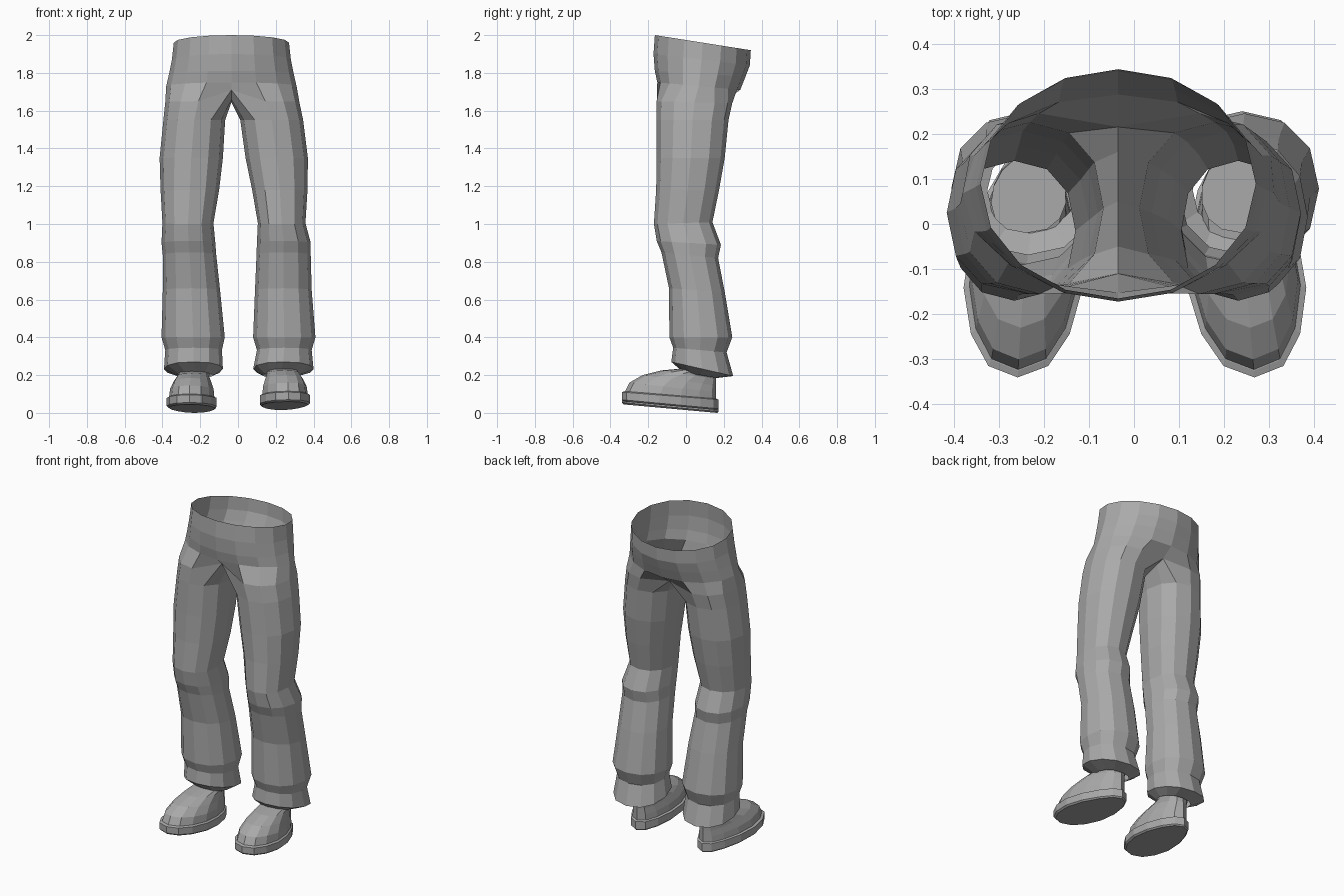
import bpy, bmesh, math

if "Cube" in bpy.data.objects:
    bpy.data.objects.remove(bpy.data.objects["Cube"])

CX = -0.035  # centre line of the hips

cloth = bpy.data.materials.new("grey")
cloth.diffuse_color = (0.4, 0.4, 0.4, 1)
cloth.use_nodes = True
cloth.node_tree.nodes["Principled BSDF"].inputs["Base Color"].default_value = cloth.diffuse_color


def finish(bm, name):
    bmesh.ops.remove_doubles(bm, verts=bm.verts, dist=0.0005)
    bmesh.ops.recalc_face_normals(bm, faces=bm.faces)
    me = bpy.data.meshes.new(name)
    bm.to_mesh(me)
    bm.free()
    me.materials.append(cloth)
    ob = bpy.data.objects.new(name, me)
    bpy.context.collection.objects.link(ob)
    return ob


def bridge(bm, a, b, closed=True):
    n = len(a)
    for i in range(n if closed else n - 1):
        j = (i + 1) % n
        bm.faces.new((a[i], a[j], b[j], b[i]))


def rounded(v, p=0.9):
    return math.copysign(abs(v) ** p, v)


def lerp(a, b, t):
    return a + (b - a) * t


def leg_ring(xin, xout, yf, yb, zf, zb):
    """Twelve points from inner front, round the outside, back to the inner side."""
    pts = []
    for k in range(12):
        a = math.radians(30 * (k - 4))
        u, v = rounded(math.cos(a)), rounded(math.sin(a))
        pts.append([lerp(xin, xout, (u + 1) / 2), lerp(yf, yb, (v + 1) / 2),
                    lerp(zf, zb, (v + 1) / 2)])
    return pts


# Hip rows: front z, back z, half width, front y, back y
HIPS = [(2.0, 1.92, .305, -.165, .343), (1.90, 1.84, .315, -.172, .338),
        (1.81, 1.78, .33, -.165, .315), (1.75, 1.71, .345, -.152, .287)]

# Leg rows: front z, back z, front y, back y, then inner and outer x per side
LEGS = [(1.55, 1.55, -.155, .225, (-.068, -.395), (.012, .345)),
        (1.35, 1.35, -.155, .205, (-.08, -.415), (.04, .37)),
        (1.18, 1.18, -.158, .175, (-.10, -.41), (.075, .368)),
        (1.00, 1.01, -.17, .14, (-.13, -.40), (.105, .357)),
        (0.91, 0.89, -.155, .185, (-.12, -.405), (.10, .385)),
        (0.85, 0.82, -.13, .17, (-.115, -.398), (.098, .385)),
        (0.66, 0.64, -.09, .205, (-.095, -.398), (.09, .39)),
        (0.40, 0.40, -.088, .245, (-.07, -.405), (.08, .41)),
        (0.345, 0.32, -.068, .215, (-.085, -.385), (.10, .39)),
        (0.27, 0.195, -.078, .25, (-.08, -.392), (.08, .40)),
        (0.215, 0.185, -.015, .165, (-.13, -.325), (.13, .32))]

# Trousers: open waist, joined crotch, two flared legs
bm = bmesh.new()
for side, s in ((0, -1), (1, 1)):
    prev = None
    for zf, zb, rx, yf, yb in HIPS:
        row = []
        for k in range(9):
            a = math.pi * k / 8
            t = (1 - math.cos(a)) / 2
            row.append(bm.verts.new((CX + s * rx * math.sin(a), lerp(yf, yb, t), lerp(zf, zb, t))))
        if prev:
            bridge(bm, prev, row, False)
        prev = row
    # top of the leg, with the inner points pulled onto the crotch seam
    ring = leg_ring(CX, (-.385, .325)[side], -.155, .245, 1.65, 1.64)
    for k, y, z in ((0, -.11, 1.71), (8, .215, 1.66), (9, .16, 1.645),
                    (10, .05, 1.645), (11, -.05, 1.66)):
        ring[k] = [CX, y, z]
    ring = [bm.verts.new(p) for p in ring]
    bridge(bm, prev, ring[:9], False)
    for zf, zb, yf, yb, *xs in LEGS:
        nxt = [bm.verts.new(p) for p in leg_ring(*xs[side], yf, yb, zf, zb)]
        bridge(bm, ring, nxt)
        ring = nxt
finish(bm, "trousers")

# Shoe rows: toe y, heel y, half width, toe z, heel z
SOLE = [(-.33, .165, .125, .05, .005), (-.34, .172, .135, .06, .012),
        (-.34, .172, .135, .10, .06), (-.325, .16, .123, .105, .065)]
UPPER = [(-.325, .16, .123, .10, .06), (-.30, .16, .118, .15, .10),
         (-.23, .16, .105, .19, .135), (-.13, .16, .095, .215, .17),
         (-.02, .155, .10, .225, .20), (-.02, .15, .10, .245, .245)]


def loft(name, rows, x_heel, x_toe, dz):
    bm = bmesh.new()
    rings = []
    for y0, y1, hw, z0, z1 in rows:
        ring = []
        for i in range(14):
            a = 2 * math.pi * i / 14
            t = (1 - math.cos(a)) / 2
            y = lerp(y0, y1, t)
            taper = 1 - .28 * min(1, max(0, (y + .1) / .27))
            x = lerp(x_toe, x_heel, min(1, (y + .34) / .45)) + hw * taper * rounded(math.sin(a), .85)
            ring.append(bm.verts.new((x, y, lerp(z0, z1, t) + dz)))
        if rings:
            bridge(bm, rings[-1], ring)
        rings.append(ring)
    bm.faces.new(rings[0])
    bm.faces.new(rings[-1])
    finish(bm, name)


for side, heel, toe, dz in (("left", -.23, -.258, -.005), ("right", .228, .267, .01)):
    loft(side + "_shoe_sole", SOLE, heel, toe, dz)
    loft(side + "_shoe_upper", UPPER, heel, toe, dz)
